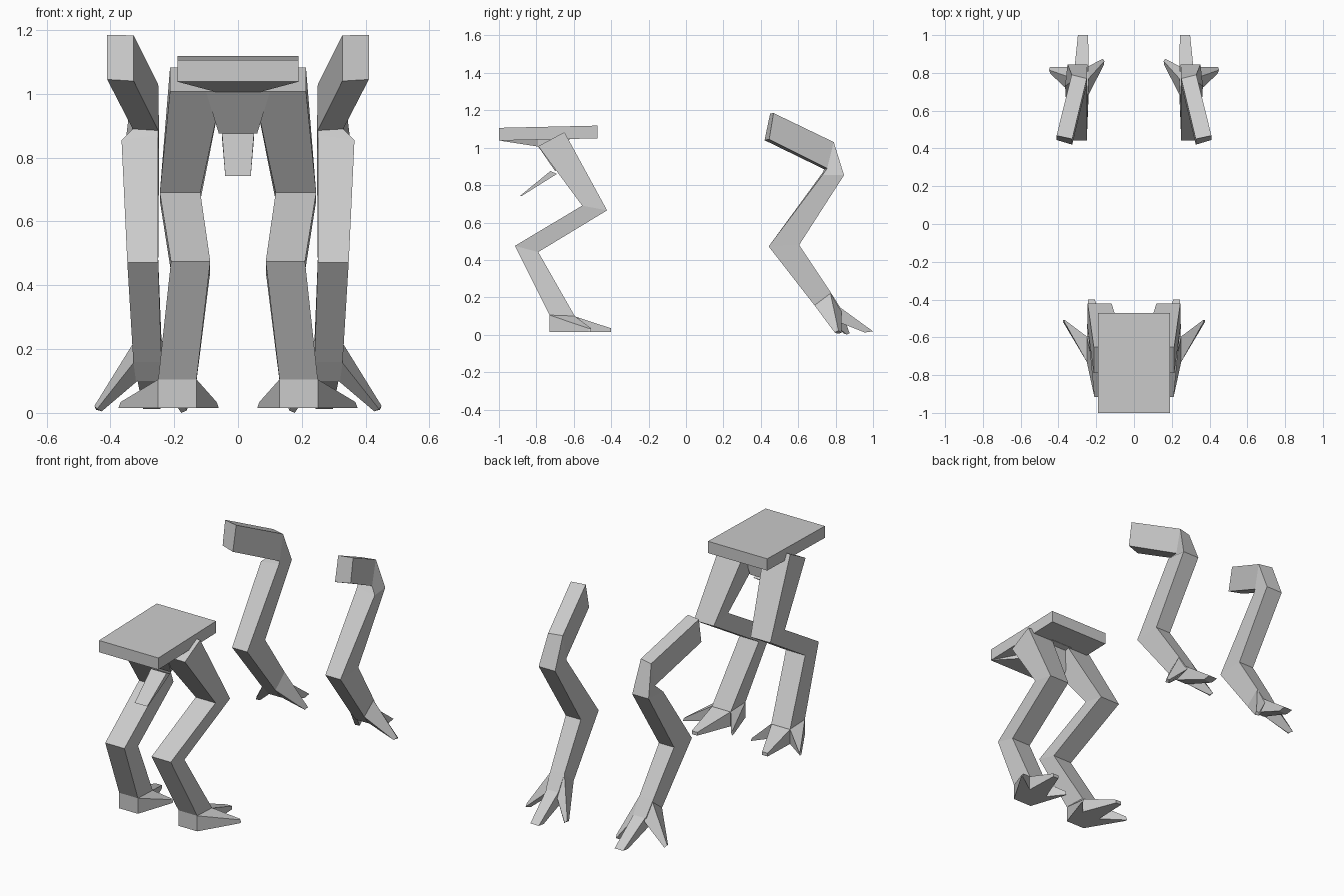
import bpy, bmesh


def ring(xo, xi, front, back):
    """Four-corner section: outer/inner x, with a front and a back (y, z) edge."""
    return [(xo, *front), (xi, *front), (xi, *back), (xo, *back)]


def loft(name, rings, mirror=True):
    """Skin four-sided sections into a closed flat-faced limb."""
    bm = bmesh.new()
    loops = [[bm.verts.new(p) for p in r] for r in rings]
    for a, b in zip(loops, loops[1:]):
        for i in range(4):
            j = (i + 1) % 4
            bm.faces.new((a[i], a[j], b[j], b[i]))
    bm.faces.new(loops[0])
    bm.faces.new(loops[-1])
    bmesh.ops.recalc_face_normals(bm, faces=bm.faces)
    mesh = bpy.data.meshes.new(name)
    bm.to_mesh(mesh)
    bm.free()
    obj = bpy.data.objects.new(name, mesh)
    bpy.context.collection.objects.link(obj)
    if mirror:
        mod = obj.modifiers.new("Mirror", 'MIRROR')
        mod.use_mirror_merge = False
    return obj


# Hip plate, its tapered underside, crotch wedge and hanging flap
loft("hip_plate", [ring(-.19, .19, (-1, 1.038), (-1, 1.106)),
                   ring(-.19, .19, (-.472, 1.05), (-.472, 1.118))], False)
loft("hip_underside", [ring(-.19, .19, (-.998, 1.038), (-.998, 1.06)),
                       ring(-.07, .07, (-.79, 1.006), (-.79, 1.07)),
                       ring(-.07, .07, (-.62, 1.045), (-.62, 1.07))], False)
loft("crotch", [ring(-.10, .10, (-.79, 1.006), (-.65, 1.06)),
                ring(-.06, .06, (-.70, .875), (-.67, .885))], False)
loft("hip_flap", [ring(-.05, .05, (-.725, .875), (-.69, .86)),
                  ring(-.04, .04, (-.888, .742), (-.878, .742))], False)

# Leg: thigh, shank and shin in one bent loft down to the heel
loft("leg", [ring(-.213, -.05, (-.79, 1.008), (-.65, 1.083)),
             ring(-.245, -.118, (-.555, .69), (-.422, .665)),
             ring(-.21, -.087, (-.915, .475), (-.79, .442)),
             ring(-.25, -.13, (-.73, .105), (-.595, .10)),
             ring(-.25, -.13, (-.73, .015), (-.595, .015))])

# Three foot toes
loft("middle_toe", [ring(-.25, -.13, (-.60, .10), (-.60, .015)),
                    ring(-.243, -.208, (-.40, .034), (-.40, .015))])
for name, base, tips in (("outer_toe", -.25, (-.368, -.375)),
                         ("inner_toe", -.13, (-.067, -.06))):
    loft(name, [[(base, -.73, .105), (base, -.595, .10),
                 (base, -.595, .015), (base, -.73, .015)],
                [(tips[0], -.52, .034), (tips[0], -.507, .034),
                 (tips[1], -.507, .015), (tips[1], -.52, .015)]])

# Arm: upper beam, forearm and hand in one bent loft
loft("arm", [[(-.41, .445, 1.045), (-.327, .42, 1.04),
              (-.327, .45, 1.183), (-.41, .468, 1.185)],
             [(-.33, .755, .89), (-.25, .738, .885),
              (-.25, .77, 1.03), (-.33, .79, 1.03)],
             [(-.365, .73, .855), (-.25, .733, .87),
              (-.247, .845, .853), (-.352, .845, .853)],
             ring(-.347, -.25, (.442, .472), (.605, .48)),
             ring(-.328, -.24, (.685, .16), (.77, .232)),
             ring(-.32, -.24, (.735, .10), (.825, .145))])

# Three fingers
loft("middle_finger", [ring(-.315, -.24, (.735, .10), (.825, .145)),
                       ring(-.297, -.243, (.955, .012), (1.0, .018))])
loft("outer_finger", [[(-.32, .77, .232), (-.31, .83, .13),
                       (-.315, .74, .10), (-.325, .685, .16)],
                      [(-.45, .815, .022), (-.445, .832, .01),
                       (-.427, .81, .005), (-.442, .795, .012)]])
loft("inner_finger", [[(-.24, .77, .232), (-.25, .83, .13),
                       (-.245, .74, .10), (-.24, .685, .16)],
                      [(-.157, .862, .02), (-.165, .875, .008),
                       (-.178, .86, 0), (-.16, .842, .008)]])
